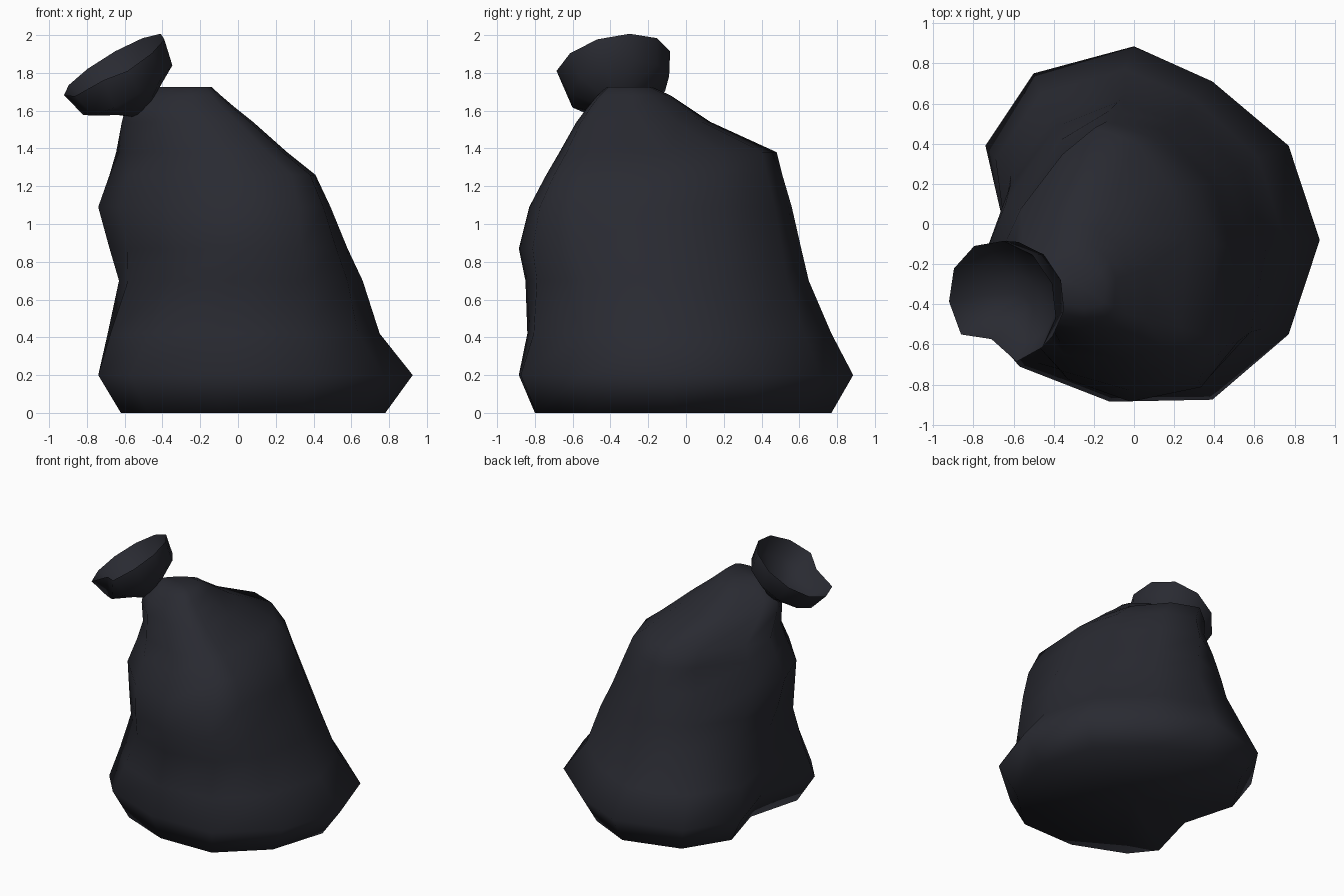
import bpy, bmesh, math
from mathutils import Vector

if "Cube" in bpy.data.objects:
    bpy.data.objects.remove(bpy.data.objects["Cube"])

plastic = bpy.data.materials.new("black plastic")
plastic.diffuse_color = (0.022, 0.023, 0.031, 1)
plastic.use_nodes = True
plastic.node_tree.nodes["Principled BSDF"].inputs["Base Color"].default_value = plastic.diffuse_color


def loft(name, rings):
    """Skin a stack of equal-length rings and cap both ends with fans."""
    bm = bmesh.new()
    loops = [[bm.verts.new(p) for p in ring] for ring in rings]
    n = len(loops[0])
    for a, b in zip(loops, loops[1:]):
        for i in range(n):
            j = (i + 1) % n
            bm.faces.new((a[i], a[j], b[j], b[i]))
    for loop in (loops[0], loops[-1]):
        centre = sum((v.co for v in loop), Vector()) / n
        c = bm.verts.new(centre)
        for i in range(n):
            bm.faces.new((loop[i], loop[(i + 1) % n], c))
    bmesh.ops.recalc_face_normals(bm, faces=bm.faces)
    for f in bm.faces:
        f.smooth = True
    mesh = bpy.data.meshes.new(name)
    bm.to_mesh(mesh)
    bm.free()
    mesh.materials.append(plastic)
    obj = bpy.data.objects.new(name, mesh)
    bpy.context.collection.objects.link(obj)
    return obj


# Bag body: lumpy floor outline that turns into a rounder section higher up
OUTLINE = [(.925, -.08), (.77, .39), (.39, .71), (0, .885), (-.5, .75), (-.74, .39),
           (-.61, -.05), (-.74, -.51), (-.57, -.71), (-.12, -.885), (.39, -.875), (.77, -.55)]
# z, x min, x max, y min, y max
LEVELS = [(0, -.62, .78, -.80, .77), (.2, -.74, .925, -.885, .885),
          (.42, -.69, .75, -.84, .77), (.7, -.63, .66, -.85, .65),
          (.87, -.68, .58, -.885, .61), (1.09, -.74, .49, -.83, .56),
          (1.26, -.68, .41, -.74, .51), (1.38, -.645, .26, -.67, .48),
          (1.54, -.615, .08, -.58, .13), (1.62, -.595, -.02, -.52, .01),
          (1.68, -.50, -.09, -.47, -.08), (1.725, -.43, -.14, -.42, -.18)]


def power(v, e):
    return math.copysign(abs(v) ** e, v)


def fit(values, lo, hi):
    a, b = min(values), max(values)
    return [lo + (v - a) / (b - a) * (hi - lo) for v in values]


def body_ring(z, x0, x1, y0, y1):
    w = min(1, max(0, (0.95 - z) / 0.75))     # share of the floor outline
    t = min(1, max(0, (z - 0.8) / 0.4))       # slackness of the upper folds
    us, vs = [], []
    for i, (px, py) in enumerate(OUTLINE):
        a = math.radians(30 * i + 2)
        c, s = math.cos(a), math.sin(a)
        # Full front right corner, slack other corners
        if c > 0:
            e = 0.75 - 0.33 * t if s < 0 else 1.12
        else:
            e = 1.25 if s < 0 else 1.0 + 0.6 * t
        us.append(w * (px - .09) / .83 + (1 - w) * power(c, e))
        vs.append(w * py / .88 + (1 - w) * power(s, e))
    return [(x, y, z) for x, y in zip(fit(us, x0, x1), fit(vs, y0, y1))]


loft("bag_body", [body_ring(*level) for level in LEVELS])

# Tied top: a small tilted cup flaring out of the neck, with one dent in its rim
axis = Vector((-.5, -.2, .84)).normalized()
rim_centre = Vector((-.655, -.385, 1.84))
dent = Vector((-.44, -.9, 0))
side = (dent - axis * dent.dot(axis)).normalized()
other = axis.cross(side)
PROFILE = [(-.28, .07), (-.235, .125), (-.145, .275), (0, .31), (-.12, .245), (-.19, .09)]
cup = []
for row, (t, r) in enumerate(PROFILE):
    ring = []
    for k in range(11):
        a = k * math.tau / 11
        rk = r * 0.68 if k == 0 and row >= 3 else r
        ring.append(rim_centre + axis * t + rk * (side * math.cos(a) + other * math.sin(a)))
    cup.append(ring)
knot = loft("tied_top", cup)
bpy.context.view_layer.objects.active = knot
knot.select_set(True)
bpy.ops.object.shade_smooth_by_angle(angle=math.radians(75))
